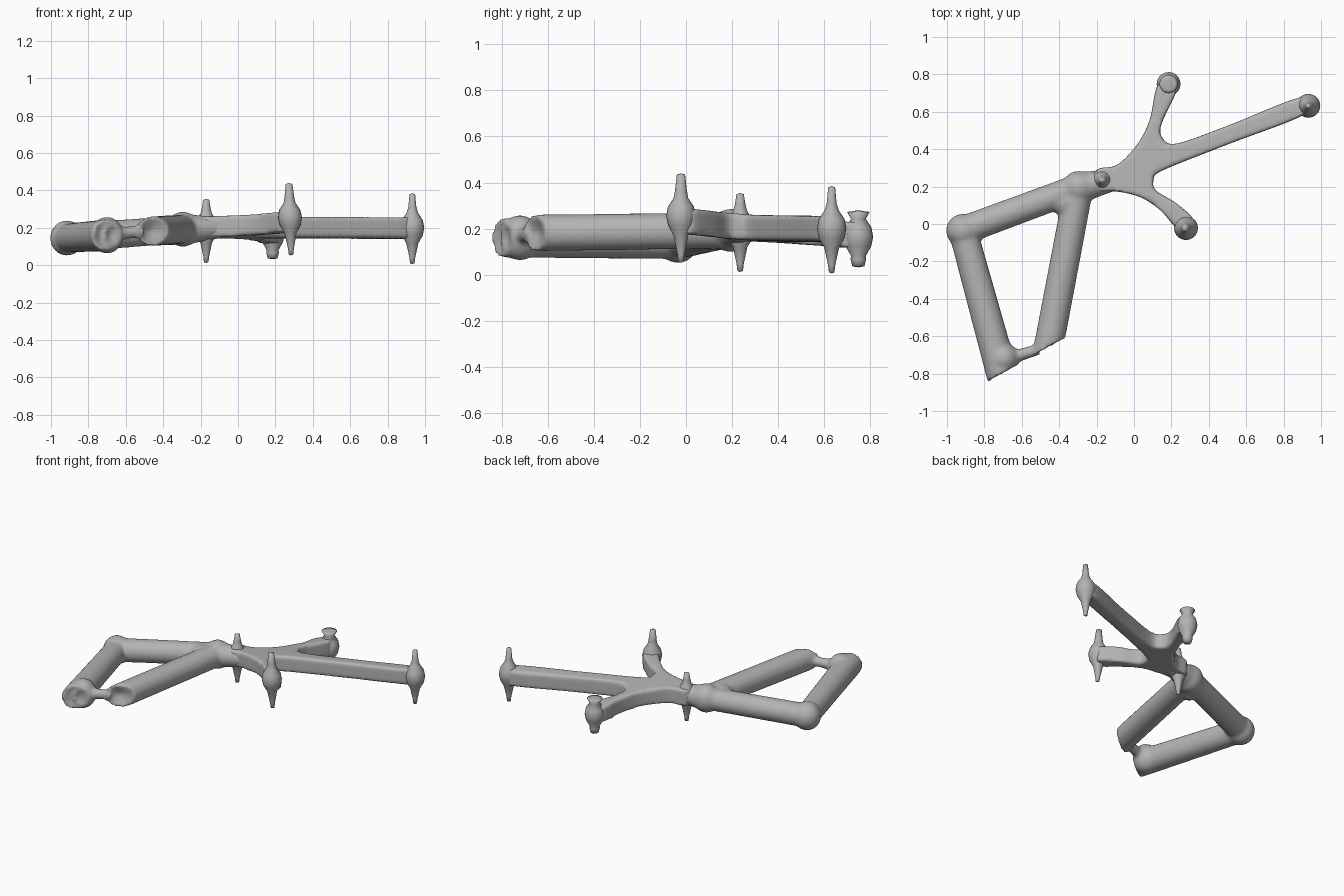
import bpy, bmesh, math
from mathutils import Vector, Matrix

cube = bpy.data.objects.get("Cube")
if cube:
    bpy.data.objects.remove(cube, do_unlink=True)

grey = bpy.data.materials.new("plain grey")
grey.use_nodes = True
COLOUR = (0.45, 0.45, 0.45, 1)
grey.diffuse_color = COLOUR
grey.node_tree.nodes["Principled BSDF"].inputs["Base Color"].default_value = COLOUR


def finish(name, bm, voxel=None, smooth=4):
    """Turn a bmesh into an object, optionally fusing its pieces into one skin."""
    bmesh.ops.recalc_face_normals(bm, faces=bm.faces)
    mesh = bpy.data.meshes.new(name)
    bm.to_mesh(mesh)
    bm.free()
    mesh.materials.append(grey)
    obj = bpy.data.objects.new(name, mesh)
    bpy.context.collection.objects.link(obj)
    for poly in mesh.polygons:
        poly.use_smooth = True
    if voxel:
        fuse = obj.modifiers.new("fuse", 'REMESH')
        fuse.mode = 'VOXEL'
        fuse.voxel_size = voxel
        fuse.use_smooth_shade = True
        soften = obj.modifiers.new("soften", 'SMOOTH')
        soften.factor = 0.5
        soften.iterations = smooth
    return obj


def ball(bm, centre, radius, stretch=1.0):
    m = Matrix.Translation(centre) @ Matrix.Diagonal((1, 1, stretch, 1))
    bmesh.ops.create_uvsphere(bm, u_segments=24, v_segments=16, radius=radius, matrix=m)


def tube(bm, a, b, ra, rb):
    a, b = Vector(a), Vector(b)
    d = b - a
    m = Matrix.Translation((a + b) / 2) @ d.to_track_quat('Z', 'Y').to_matrix().to_4x4()
    bmesh.ops.create_cone(bm, cap_ends=True, segments=24, radius1=ra, radius2=rb,
                          depth=d.length, matrix=m)


def broken_end(bm, point, normal, dent):
    """Slice the piece off on a slant and hollow the cut face."""
    normal = Vector(normal).normalized()
    geom = bm.verts[:] + bm.edges[:] + bm.faces[:]
    cut = bmesh.ops.bisect_plane(bm, geom=geom, plane_co=point, plane_no=normal,
                                 clear_outer=True)["geom_cut"]
    edges = [e for e in cut if isinstance(e, bmesh.types.BMEdge)]
    caps = bmesh.ops.holes_fill(bm, edges=edges, sides=0)["faces"]
    for v in bmesh.ops.poke(bm, faces=caps)["verts"]:
        v.co -= normal * dent


# Tube frame: two legs and a top tube meeting in round knuckles
KNUCKLE = (-0.915, -0.035, 0.145)
JOINT = (-0.295, 0.195, 0.192)
SLANT = (0.49, -0.87, 0)

frame = bmesh.new()
tube(frame, KNUCKLE, (-0.70, -0.82, 0.16), 0.077, 0.086)
ball(frame, (-0.70, -0.72, 0.16), 0.087, 1.13)
broken_end(frame, (-0.655, -0.775, 0.16), SLANT, 0.03)

inner_leg = bmesh.new()
tube(inner_leg, JOINT, (-0.48, -0.78, 0.18), 0.078, 0.08)
broken_end(inner_leg, (-0.46, -0.665, 0.18), SLANT, 0.035)
leg_mesh = bpy.data.meshes.new("inner_leg")
inner_leg.to_mesh(leg_mesh)
inner_leg.free()
frame.from_mesh(leg_mesh)
bpy.data.meshes.remove(leg_mesh)

tube(frame, KNUCKLE, JOINT, 0.077, 0.074)
ball(frame, KNUCKLE, 0.09, 1.05)
ball(frame, JOINT, 0.09, 1.05)
ball(frame, (-0.36, 0.115, 0.185), 0.08)
# Thin strand left between the two broken ends
tube(frame, (-0.51, -0.67, 0.18), (-0.64, -0.71, 0.17), 0.03, 0.035)
# Neck leading to the bracket
tube(frame, JOINT, (-0.06, 0.245, 0.2), 0.085, 0.05)
finish("tube_frame", frame, 0.012, 6)


# Three-armed bracket: a smooth outline given thickness
def arm_height(x, y):
    return 0.225 - 0.08 * y + 0.025 * x


def rounded_outline(points, steps=5):
    out = []
    n = len(points)
    for i in range(n):
        p = [Vector(points[(i + k) % n]) for k in (-1, 0, 1, 2)]
        for s in range(steps):
            t = s / steps
            out.append(0.5 * (2 * p[1] + (p[2] - p[0]) * t
                              + (2 * p[0] - 5 * p[1] + 4 * p[2] - p[3]) * t * t
                              + (3 * p[1] - p[0] - 3 * p[2] + p[3]) * t ** 3))
    return out


OUTLINE = [(-0.2, 0.18), (-0.1, 0.175), (0.03, 0.145), (0.14, 0.075), (0.24, -0.03),
           (0.32, 0.02), (0.22, 0.115), (0.115, 0.18), (0.105, 0.235), (0.15, 0.285),
           (0.50, 0.425), (0.92, 0.59), (0.90, 0.68), (0.50, 0.525), (0.23, 0.43),
           (0.155, 0.455), (0.145, 0.53), (0.23, 0.73), (0.13, 0.75), (0.085, 0.56),
           (0.02, 0.43), (-0.09, 0.315), (-0.2, 0.29)]

bracket = bmesh.new()
HALF = 0.056
lower = [bracket.verts.new((p.x, p.y, arm_height(p.x, p.y) - HALF))
         for p in rounded_outline(OUTLINE)]
base = bracket.faces.new(lower)
raised = bmesh.ops.extrude_face_region(bracket, geom=[base])["geom"]
bmesh.ops.translate(bracket, vec=(0, 0, 2 * HALF),
                    verts=[g for g in raised if isinstance(g, bmesh.types.BMVert)])
if base not in bracket.faces[:]:
    bracket.faces.new(lower)
bmesh.ops.triangulate(bracket, faces=[f for f in bracket.faces if len(f.verts) > 4])
finish("three_arm_bracket", bracket, 0.012, 8)


# Spiked knobs: a round body turned with a prong above and below
def spiked_knob(name, x, y, z, radius, bottom, top, low_tip, high_tip, lean=0.0):
    body = radius * 1.05
    profile = [(0, bottom), (low_tip, bottom + 0.004), (low_tip * 1.3, bottom + 0.035),
               (radius * 0.5, z - body * 1.25), (radius * 0.88, z - body * 0.6),
               (radius, z), (radius * 0.88, z + body * 0.6),
               (radius * 0.5, z + body * 1.15), (high_tip * 1.45, z + body * 1.6),
               (high_tip, top - 0.006), (0, top)]
    bm = bmesh.new()
    verts = [bm.verts.new((r, 0, h)) for r, h in profile]
    edges = [bm.edges.new(pair) for pair in zip(verts, verts[1:])]
    bmesh.ops.spin(bm, geom=verts + edges, cent=(0, 0, 0), axis=(0, 0, 1),
                   angle=math.tau, steps=20)
    bmesh.ops.remove_doubles(bm, verts=bm.verts, dist=0.0005)
    for v in bm.verts:
        v.co.x += x + lean * (v.co.z - z)
        v.co.y += y
    finish(name, bm)


spiked_knob("neck_spike", -0.17, 0.235, 0.2, 0.062, 0.012, 0.355, 0.012, 0.016)
spiked_knob("front_spike", 0.278, -0.022, 0.255, 0.064, 0.052, 0.44, 0.012, 0.018, -0.03)
spiked_knob("back_spike", 0.185, 0.748, 0.165, 0.064, 0.032, 0.28, 0.026, 0.034)
spiked_knob("far_spike", 0.932, 0.632, 0.2, 0.064, 0.006, 0.385, 0.012, 0.015)
